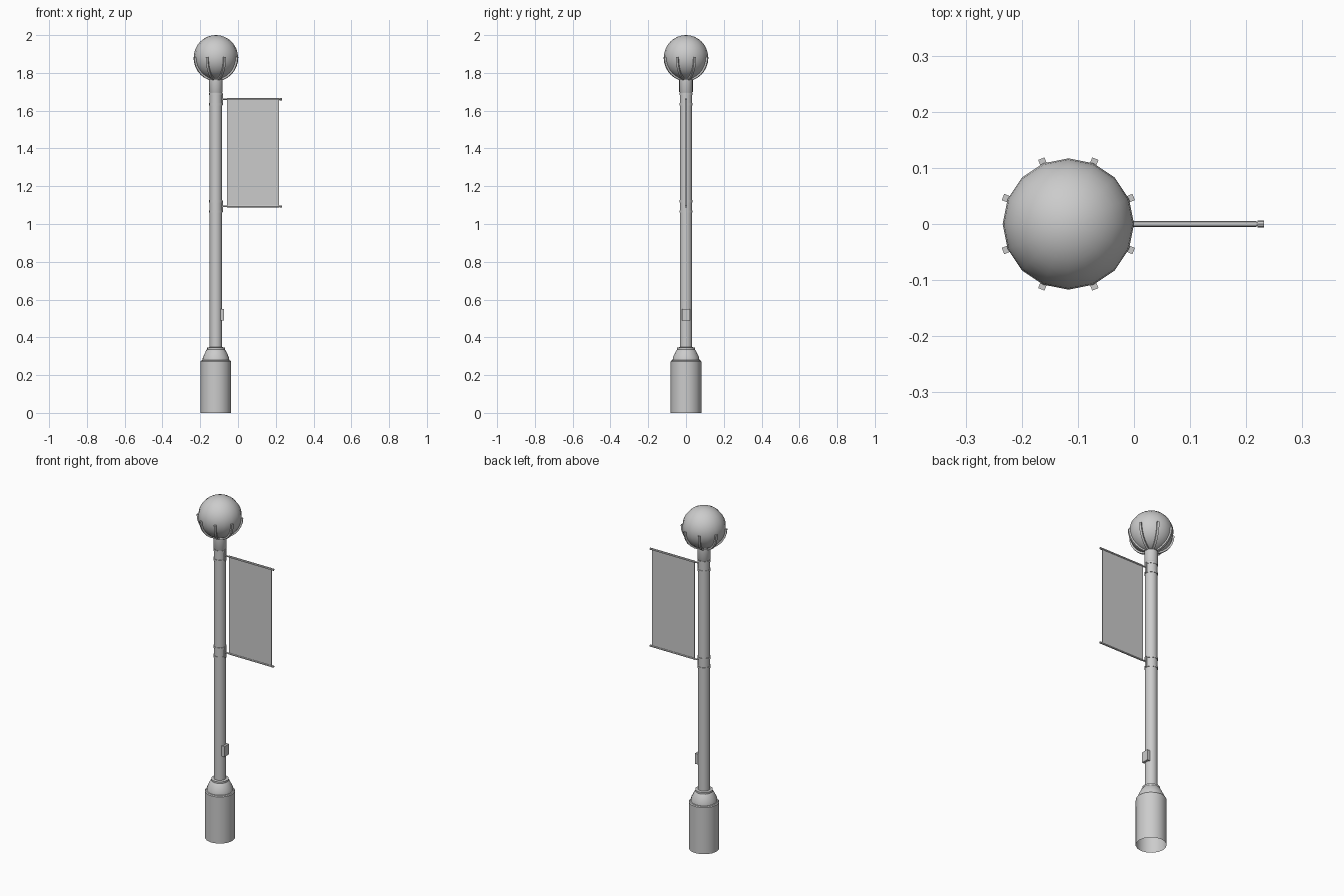
import bpy, bmesh
from math import sin, cos, pi, radians
from mathutils import Matrix, Vector

if "Cube" in bpy.data.objects:
    bpy.data.objects.remove(bpy.data.objects["Cube"])

AXIS = -0.117      # x of the post's centre line
GLOBE_R = 0.117
GLOBE_Z = 1.883

grey = bpy.data.materials.new("light_grey")
grey.use_nodes = True
grey.diffuse_color = (0.6, 0.6, 0.6, 1)
grey.node_tree.nodes["Principled BSDF"].inputs["Base Color"].default_value = (0.6, 0.6, 0.6, 1)


def finish(name, bm, smooth=True):
    bmesh.ops.recalc_face_normals(bm, faces=bm.faces)
    mesh = bpy.data.meshes.new(name)
    bm.to_mesh(mesh)
    bm.free()
    mesh.materials.append(grey)
    ob = bpy.data.objects.new(name, mesh)
    bpy.context.collection.objects.link(ob)
    if smooth:
        bpy.ops.object.select_all(action='DESELECT')
        ob.select_set(True)
        bpy.context.view_layer.objects.active = ob
        bpy.ops.object.shade_smooth_by_angle(angle=radians(32))
    return ob


def lathe(name, profile, sides=16):
    """Turn a (radius, z) profile around the post's centre line."""
    bm = bmesh.new()
    rings = [[bm.verts.new((AXIS + r * cos(2 * pi * i / sides), r * sin(2 * pi * i / sides), z))
              for i in range(sides)] for r, z in profile]
    for a, b in zip(rings, rings[1:]):
        for i in range(sides):
            j = (i + 1) % sides
            bm.faces.new((a[i], a[j], b[j], b[i]))
    return finish(name, bm)


def box(name, lo, hi):
    bm = bmesh.new()
    lo, hi = Vector(lo), Vector(hi)
    bmesh.ops.create_cube(bm, size=1, matrix=Matrix.Translation((lo + hi) / 2) @ Matrix.Diagonal((*(hi - lo), 1)))
    return finish(name, bm, smooth=False)


def rod(name, x0, x1, z, radius):
    bm = bmesh.new()
    bmesh.ops.create_cone(bm, cap_ends=True, segments=8, radius1=radius, radius2=radius, depth=x1 - x0,
                          matrix=Matrix.Translation(((x0 + x1) / 2, 0, z)) @ Matrix.Rotation(pi / 2, 4, 'Y'))
    return finish(name, bm)


# Base sleeve, open underneath, with sloped shoulder and collar
lathe("base", [(0.081, 0), (0.081, 0.273), (0.077, 0.278), (0.071, 0.279), (0.069, 0.295),
               (0.051, 0.332), (0.047, 0.336), (0.047, 0.346), (0.033, 0.348)])

# Post and neck under the globe
lathe("post", [(0.033, 0.34), (0.033, 1.70)])
lathe("neck", [(0.033, 1.695), (0.036, 1.70), (0.036, 1.765), (0.030, 1.772)])

# Globe
bm = bmesh.new()
bmesh.ops.create_uvsphere(bm, u_segments=16, v_segments=16, radius=GLOBE_R,
                          matrix=Matrix.Translation((AXIS, 0, GLOBE_Z)))
finish("globe", bm)

# Curved ribs cradling the lower half of the globe
bm = bmesh.new()
for k in range(8):
    turn = Matrix.Translation((AXIS, 0, GLOBE_Z)) @ Matrix.Rotation(pi / 8 + k * pi / 4, 4, 'Z')
    rings = []
    for s in range(7):
        a = radians(-72 + 12 * s)
        corners = [(r * cos(a), y, r * sin(a)) for r, y in
                   ((0.110, -0.006), (0.126, -0.006), (0.126, 0.006), (0.110, 0.006))]
        rings.append([bm.verts.new(turn @ Vector(c)) for c in corners])
    for a, b in zip(rings, rings[1:]):
        for i in range(4):
            bm.faces.new((a[i], a[i - 1], b[i - 1], b[i]))
    bm.faces.new(rings[0])
    bm.faces.new(rings[-1])
finish("globe_ribs", bm)

# Banner arms with end caps, and the bands that strap them to the post
for place, z in (("upper", 1.661), ("lower", 1.093)):
    rod(place + "_arm", AXIS, 0.224, z, 0.004)
    rod(place + "_arm_cap", 0.220, 0.232, z, 0.006)
    for side, dz in (("top", 0.027), ("bottom", -0.027)):
        lathe(f"{place}_{side}_band", [(0.032, z + dz - 0.006), (0.0355, z + dz - 0.006),
                                       (0.0355, z + dz + 0.006), (0.032, z + dz + 0.006)])
    box(place + "_bracket", (-0.088, -0.006, z - 0.03), (-0.079, 0.006, z + 0.03))

# Hanging banner, with sleeves round the arms
box("banner", (-0.058, -0.002, 1.088), (0.218, 0.002, 1.667))
for place, z in (("upper", 1.661), ("lower", 1.093)):
    rod(place + "_banner_sleeve", -0.058, 0.218, z, 0.0055)

# Access box on the post
box("access_box", (-0.098, -0.021, 0.49), (-0.073, 0.021, 0.551))
